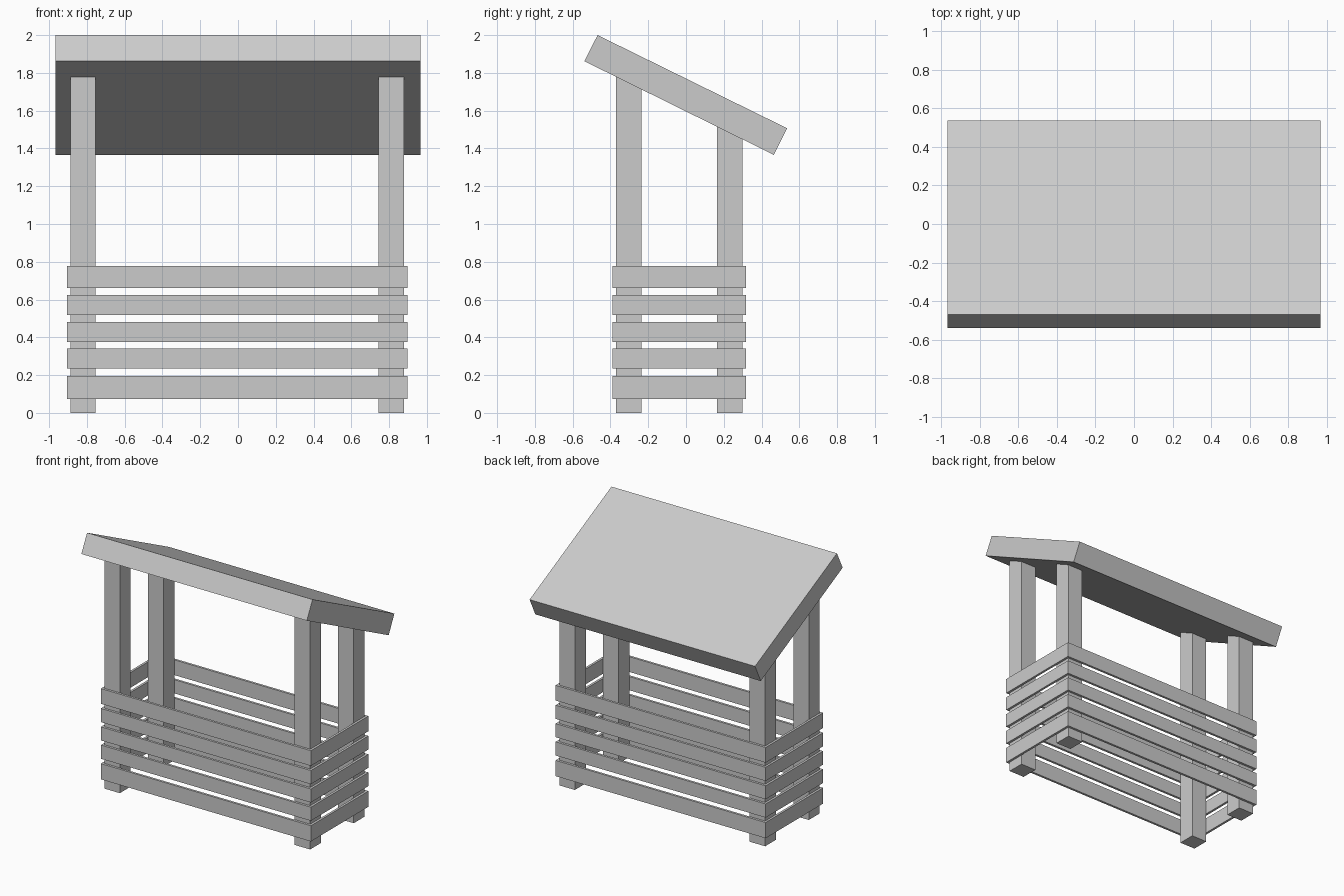
import bpy

if "Cube" in bpy.data.objects:
    bpy.data.objects.remove(bpy.data.objects["Cube"])

def prism(name, x0, x1, profile):
    """Extrude a (y, z) profile along x."""
    n = len(profile)
    verts = [(x, y, z) for x in (x0, x1) for y, z in profile]
    faces = [tuple(range(n))[::-1], tuple(range(n, 2 * n))]
    faces += [(i, (i + 1) % n, n + (i + 1) % n, n + i) for i in range(n)]
    mesh = bpy.data.meshes.new(name)
    mesh.from_pydata(verts, [], faces)
    # consistent outward normals
    import bmesh
    bm = bmesh.new()
    bm.from_mesh(mesh)
    bmesh.ops.recalc_face_normals(bm, faces=bm.faces)
    bm.to_mesh(mesh)
    bm.free()
    obj = bpy.data.objects.new(name, mesh)
    bpy.context.collection.objects.link(obj)
    return obj

def box(name, x0, x1, y0, y1, z0, z1):
    return prism(name, x0, x1, [(y0, z0), (y1, z0), (y1, z1), (y0, z1)])

def underside(y):
    """Height of the roof underside at y."""
    return 1.862 - 0.494 * (y + 0.538)

# Sloping roof slab
prism("roof", -0.967, 0.967,
      [(-0.538, 1.862), (0.465, 1.366), (0.535, 1.507), (-0.468, 2.0)])

# Corner posts, cut to the slope of the roof
for side, x0, x1 in (("left", -0.888, -0.755), ("right", 0.745, 0.878)):
    for end, y0, y1 in (("front", -0.37, -0.236), ("back", 0.164, 0.298)):
        prism(f"{end}_{side}_post", x0, x1,
              [(y0, 0), (y1, 0), (y1, underside(y1)), (y0, underside(y0))])

# Rings of slats around the outside of the posts
X0, X1, Y0, Y1, T = -0.905, 0.897, -0.388, 0.317, 0.018
slat_heights = [(0.074, 0.196), (0.234, 0.34), (0.376, 0.481),
                (0.518, 0.624), (0.66, 0.778)]
for i, (z0, z1) in enumerate(slat_heights, 1):
    box(f"front_slat_{i}", X0, X1, Y0, Y0 + T, z0, z1)
    box(f"back_slat_{i}", X0, X1, Y1 - T, Y1, z0, z1)
    box(f"left_slat_{i}", X0, X0 + T, Y0 + T, Y1 - T, z0, z1)
    box(f"right_slat_{i}", X1 - T, X1, Y0 + T, Y1 - T, z0, z1)
